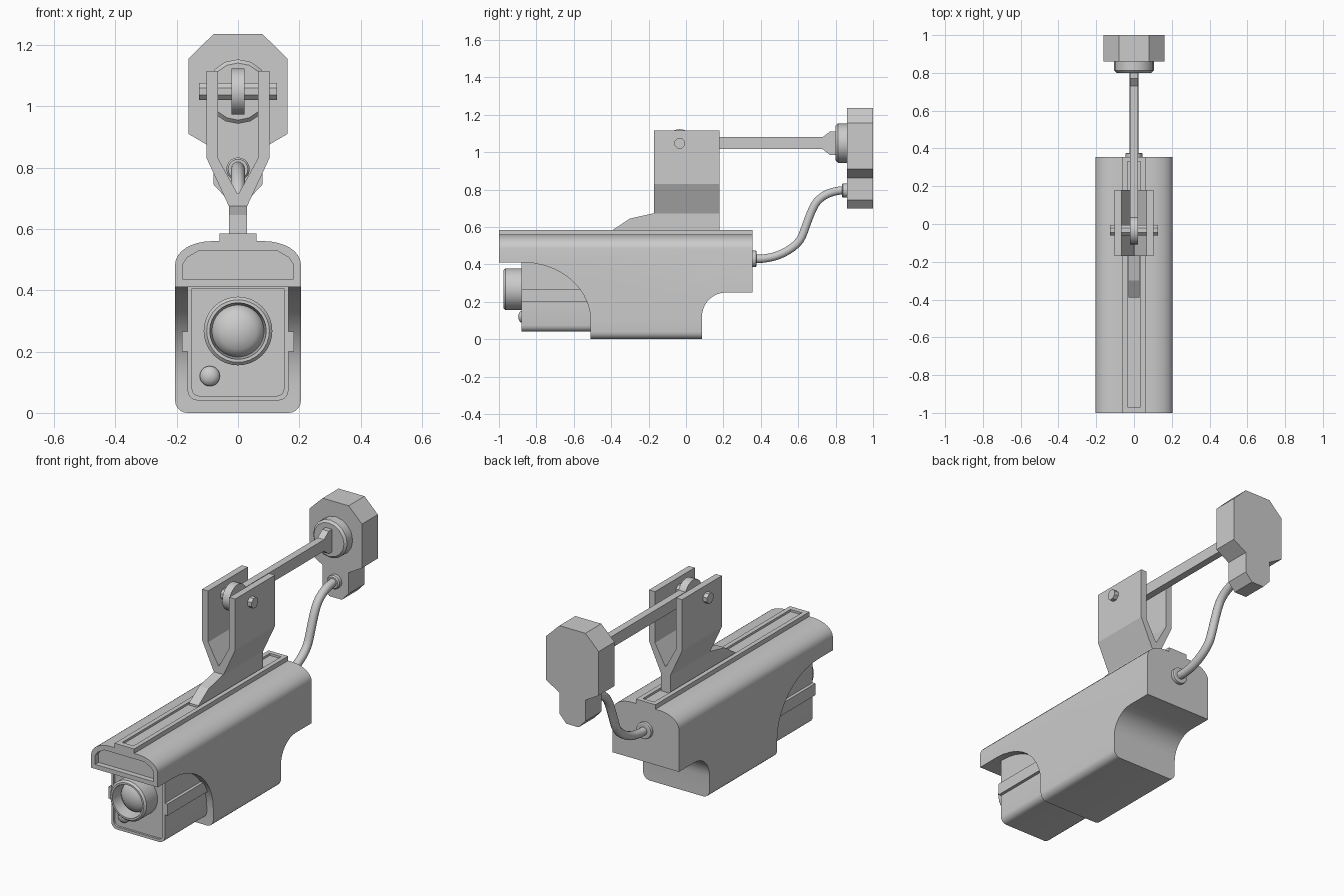
import bpy, bmesh
from math import sin, cos, pi, radians

if "Cube" in bpy.data.objects:
    bpy.data.objects.remove(bpy.data.objects["Cube"])


def finish(name, bm, smooth=None):
    bmesh.ops.remove_doubles(bm, verts=bm.verts, dist=1e-5)
    bmesh.ops.recalc_face_normals(bm, faces=bm.faces)
    me = bpy.data.meshes.new(name)
    bm.to_mesh(me)
    bm.free()
    ob = bpy.data.objects.new(name, me)
    bpy.context.collection.objects.link(ob)
    if smooth:
        activate(ob)
        bpy.ops.object.shade_smooth_by_angle(angle=radians(smooth))
    return ob


def activate(ob):
    bpy.ops.object.select_all(action='DESELECT')
    ob.select_set(True)
    bpy.context.view_layer.objects.active = ob


def prism(name, pts, axis, a, b, smooth=None):
    """Extrude (x,z) points along y, (y,z) points along x or (x,y) points along z."""
    bm = bmesh.new()
    put = {'x': lambda p, t: (t, p[0], p[1]),
           'y': lambda p, t: (p[0], t, p[1]),
           'z': lambda p, t: (p[0], p[1], t)}[axis]
    lo, hi = [[bm.verts.new(put(p, t)) for p in pts] for t in (a, b)]
    n = len(pts)
    bm.faces.new(lo)
    bm.faces.new(hi[::-1])
    for i in range(n):
        j = (i + 1) % n
        bm.faces.new((lo[i], lo[j], hi[j], hi[i]))
    return finish(name, bm, smooth)


def lathe(name, profile, x, z, segs=32, smooth=30):
    """Revolve (y, radius) points around an axis parallel to y."""
    bm = bmesh.new()
    rings = [[bm.verts.new((x + r * cos(2 * pi * i / segs), y, z + r * sin(2 * pi * i / segs)))
              for i in range(segs)] for y, r in profile]
    for p, q in zip(rings, rings[1:]):
        for i in range(segs):
            j = (i + 1) % segs
            bm.faces.new((p[i], p[j], q[j], q[i]))
    bm.faces.new(rings[0])
    if profile[-1][1] > 0.005:
        bm.faces.new(rings[-1])
    return finish(name, bm, smooth)


def mirror(half):
    return half + [(-x, z) for x, z in reversed(half)]


def arc(cx, cz, rx, rz, a0, a1, n):
    return [(cx + rx * cos(radians(a0 + (a1 - a0) * i / n)),
             cz + rz * sin(radians(a0 + (a1 - a0) * i / n))) for i in range(n + 1)]


def boolean(ob, cutter, op):
    m = ob.modifiers.new('cut', 'BOOLEAN')
    m.object, m.operation, m.solver = cutter, op, 'EXACT'
    activate(ob)
    bpy.ops.object.modifier_apply(modifier=m.name)
    bpy.data.objects.remove(cutter)


# housing: rounded section with top rail, trimmed to the side profile
section = (arc(.165, .04, .04, .04, -90, 0, 5) + arc(.085, .485, .12, .075, 0, 90, 8)
           + [(.06, .56), (.06, .585)])
housing = prism('housing', mirror(section), 'y', -1, .355)
side = ([(-1.1, .41)] + arc(-.87, .10, .36, .31, 90, 0, 10) + [(-.51, -.1), (.085, -.1)]
        + arc(.215, .12, .13, .13, 180, 90, 8) + [(.5, .25), (.5, .7), (-1.1, .7)])
boolean(housing, prism('side_trim', side, 'x', -.4, .4), 'INTERSECT')
# hood recess and rail slot
hood = [(.18, .435), (.18, .485), (.165, .507), (.125, .53)]
boolean(housing, prism('hood_recess', mirror(hood), 'y', -1.1, -.97), 'DIFFERENCE')
slot = [(-.035, -.97), (.035, -.97), (.035, .33), (-.035, .33)]
boolean(housing, prism('rail_slot', slot, 'z', .573, .7), 'DIFFERENCE')
activate(housing)
bpy.ops.object.shade_smooth_by_angle(angle=radians(30))

# camera body with side ribs and a recessed face
body = arc(.13, .075, .035, .035, -90, 0, 4) + [
    (.165, .2), (.182, .2), (.182, .265), (.165, .265), (.165, .43)]
camera = prism('camera_body', mirror(body), 'y', -.88, -.45)
face = arc(.125, .08, .025, .025, -90, 0, 4) + [(.15, .405)]
boolean(camera, prism('face_recess', mirror(face), 'y', -1, -.868), 'DIFFERENCE')
activate(camera)
bpy.ops.object.shade_smooth_by_angle(angle=radians(30))

# lens barrel with glass dome, and indicator light
lathe('lens_barrel', [(-.86, .112), (-.965, .112), (-.975, .102), (-.975, .092), (-.90, .085),
                      (-.918, .078), (-.933, .06), (-.944, .032), (-.948, 0)], 0, .267)
lathe('indicator_light', [(-.86, .033), (-.878, .033), (-.887, .028), (-.894, .016), (-.897, 0)],
      -.092, .12, 20, 50)

# forked bracket and its sloping foot
fork = [(.029, .57), (.029, .672), (.102, .83), (.102, 1.115), (.065, 1.115), (.065, .83), (.002, .715)]
prism('fork_bracket', mirror(fork), 'y', -.17, .18)
prism('bracket_foot', [(-.39, .57), (-.39, .585), (-.3, .645), (-.17, .674), (-.1, .674), (-.1, .57)],
      'x', -.029, .029)

# pivot pin and knuckle
prism('pivot_pin', arc(-.033, 1.048, .03, .03, 22.5, 337.5, 7), 'x', -.127, .127)
prism('arm_knuckle', arc(-.033, 1.048, .075, .075, 0, 345, 23), 'x', -.022, .022, 30)

# arm with flared end
prism('arm', [(0, 1.016), (.73, 1.016), (.77, .985), (.82, .985),
              (.82, 1.111), (.77, 1.111), (.73, 1.08), (0, 1.08)], 'x', -.02, .02)

# wall plate and round socket
plate = [(.038, .70), (.08, .745), (.08, .862), (.162, .91), (.162, 1.155), (.08, 1.235)]
prism('wall_plate', mirror(plate), 'y', .86, 1)
lathe('arm_socket', [(.88, .105), (.812, .105), (.80, .093)], 0, 1.048, 16)

# cable and its end collars
cu = bpy.data.curves.new('cable', 'CURVE')
cu.dimensions = '3D'
cu.bevel_depth, cu.bevel_resolution, cu.resolution_u = .023, 3, 8
sp = cu.splines.new('BEZIER')
path = [(.35, .43, .07, 0), (.45, .437, .05, .008), (.62, .55, .025, .06),
        (.70, .735, .03, .035), (.86, .797, .08, 0)]
sp.bezier_points.add(len(path) - 1)
for p, (y, z, dy, dz) in zip(sp.bezier_points, path):
    p.co = (0, y, z)
    p.handle_left, p.handle_right = (0, y - dy, z - dz), (0, y + dy, z + dz)
cable = bpy.data.objects.new('cable', cu)
bpy.context.collection.objects.link(cable)
activate(cable)
bpy.ops.object.convert(target='MESH')
bpy.ops.object.shade_smooth_by_angle(angle=radians(40))
lathe('housing_collar', [(.34, .045), (.373, .045), (.376, .04)], 0, .43, 20)
lathe('plate_collar', [(.87, .038), (.84, .038), (.833, .032)], 0, .795, 20)
